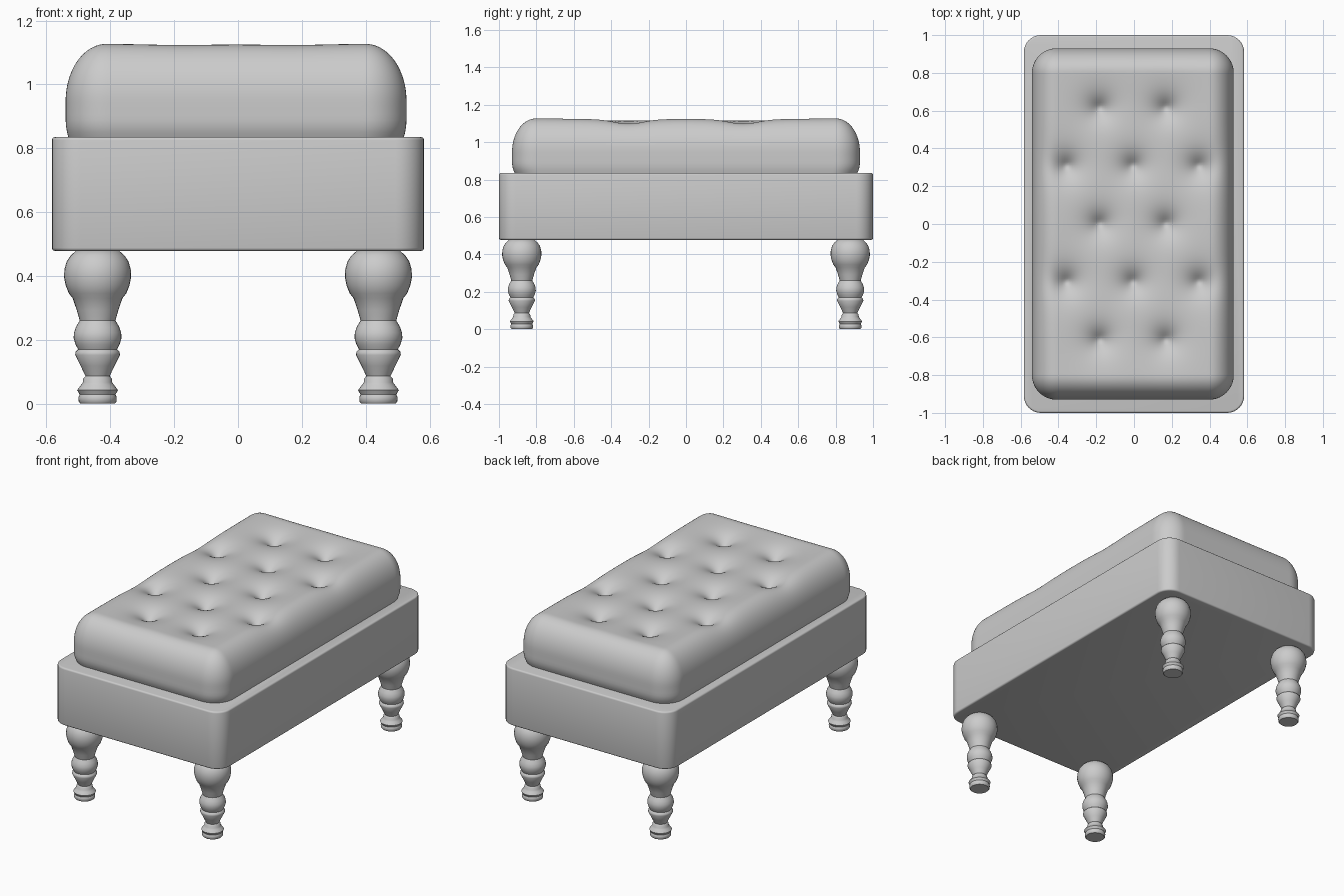
import bpy, bmesh, math
from mathutils import Vector

if "Cube" in bpy.data.objects:
    bpy.data.objects.remove(bpy.data.objects["Cube"])


def finish(bm, name, angle=35):
    bmesh.ops.recalc_face_normals(bm, faces=bm.faces)
    me = bpy.data.meshes.new(name)
    bm.to_mesh(me)
    bm.free()
    ob = bpy.data.objects.new(name, me)
    bpy.context.collection.objects.link(ob)
    bpy.ops.object.select_all(action='DESELECT')
    bpy.context.view_layer.objects.active = ob
    ob.select_set(True)
    bpy.ops.object.shade_smooth_by_angle(angle=math.radians(angle))
    return ob


# Base box: rounded upright corners, small bevel on the rims
bm = bmesh.new()
bmesh.ops.create_cube(bm, size=1)
bmesh.ops.scale(bm, vec=(1.166, 2.0, 0.357), verts=bm.verts)
bmesh.ops.translate(bm, vec=(0, 0, 0.6565), verts=bm.verts)
upright = [e for e in bm.edges if abs(e.verts[0].co.z - e.verts[1].co.z) > 0.1]
bmesh.ops.bevel(bm, geom=upright, offset=0.09, segments=8, profile=0.5, affect='EDGES')
rims = [e for e in bm.edges if e.calc_face_angle(0) > 1]
bmesh.ops.bevel(bm, geom=rims, offset=0.01, segments=3, profile=0.5, affect='EDGES')
finish(bm, "base_box")

# Tufted cushion: top grid with skirt, rounded over an inner box, then dimpled
CX, HX, HY, TOP, BOTTOM = -0.006, 0.534, 0.93, 1.128, 0.832
RP, RZ = 0.13, 0.18          # plan and height radii of the rounding
buttons = []
for row in range(-2, 3):
    xs = (-0.175, 0.175) if row % 2 == 0 else (-0.35, 0, 0.35)
    buttons += [(x, row * 0.307) for x in xs]

bm = bmesh.new()
bmesh.ops.create_grid(bm, x_segments=80, y_segments=136, size=1)
for v in bm.verts:
    v.co = (v.co.x * HX, v.co.y * HY, TOP)
rim = [e for e in bm.edges if e.is_boundary]
STEPS = 16
for i in range(STEPS):
    new = bmesh.ops.extrude_edge_only(bm, edges=rim)["geom"]
    for v in new:
        if isinstance(v, bmesh.types.BMVert):
            v.co.z -= (TOP - BOTTOM) / STEPS
    rim = [e for e in new if isinstance(e, bmesh.types.BMEdge) and e.is_boundary]
for v in bm.verts:
    p = v.co.copy()
    q = Vector((max(-HX + RP, min(HX - RP, p.x)),
                max(-HY + RP, min(HY - RP, p.y)), min(p.z, TOP - RZ)))
    n = Vector(((p.x - q.x) / RP, (p.y - q.y) / RP, (p.z - q.z) / RZ))
    if n.length > 0:
        n.normalize()
    p = q + Vector((n.x * RP, n.y * RP, n.z * RZ))
    weight = max(0, n.z)
    dip = sum(0.1 * math.exp(-math.sqrt((p.x - x) ** 2 + (p.y - y) ** 2 + 0.0003) / 0.062)
              for x, y in buttons)
    tuck = 1 - 0.018 * max(0, (0.89 - p.z) / 0.06) ** 2
    v.co = (p.x * tuck + CX, p.y * tuck, p.z - dip * weight)
finish(bm, "tufted_cushion", 60)

# Turned legs: (radius, height) profile spun around the axis
profile = [(0, 0), (0.054, 0), (0.059, 0.006), (0.06, 0.02), (0.056, 0.028), (0.064, 0.042),
           (0.052, 0.058), (0.046, 0.066), (0.045, 0.078), (0.038, 0.086), (0.053, 0.118),
           (0.07, 0.152), (0.069, 0.162), (0.061, 0.17), (0.069, 0.185), (0.075, 0.205),
           (0.074, 0.222), (0.068, 0.24), (0.056, 0.26), (0.065, 0.292), (0.078, 0.33),
           (0.09, 0.345), (0.1, 0.37), (0.105, 0.395), (0.104, 0.42), (0.097, 0.445),
           (0.084, 0.464), (0.066, 0.48), (0, 0.485)]
for side, sx in (("left", -1), ("right", 1)):
    for end, sy in (("front", -1), ("back", 1)):
        bm = bmesh.new()
        vs = [bm.verts.new((r, 0, z)) for r, z in profile]
        es = [bm.edges.new(pair) for pair in zip(vs, vs[1:])]
        bmesh.ops.spin(bm, geom=vs + es, cent=(0, 0, 0), axis=(0, 0, 1),
                       angle=math.tau, steps=32, use_merge=True)
        bmesh.ops.remove_doubles(bm, verts=bm.verts, dist=0.0005)
        leg = finish(bm, f"{end}_{side}_leg", 40)
        leg.location = (sx * 0.44, sy * 0.878, 0)
